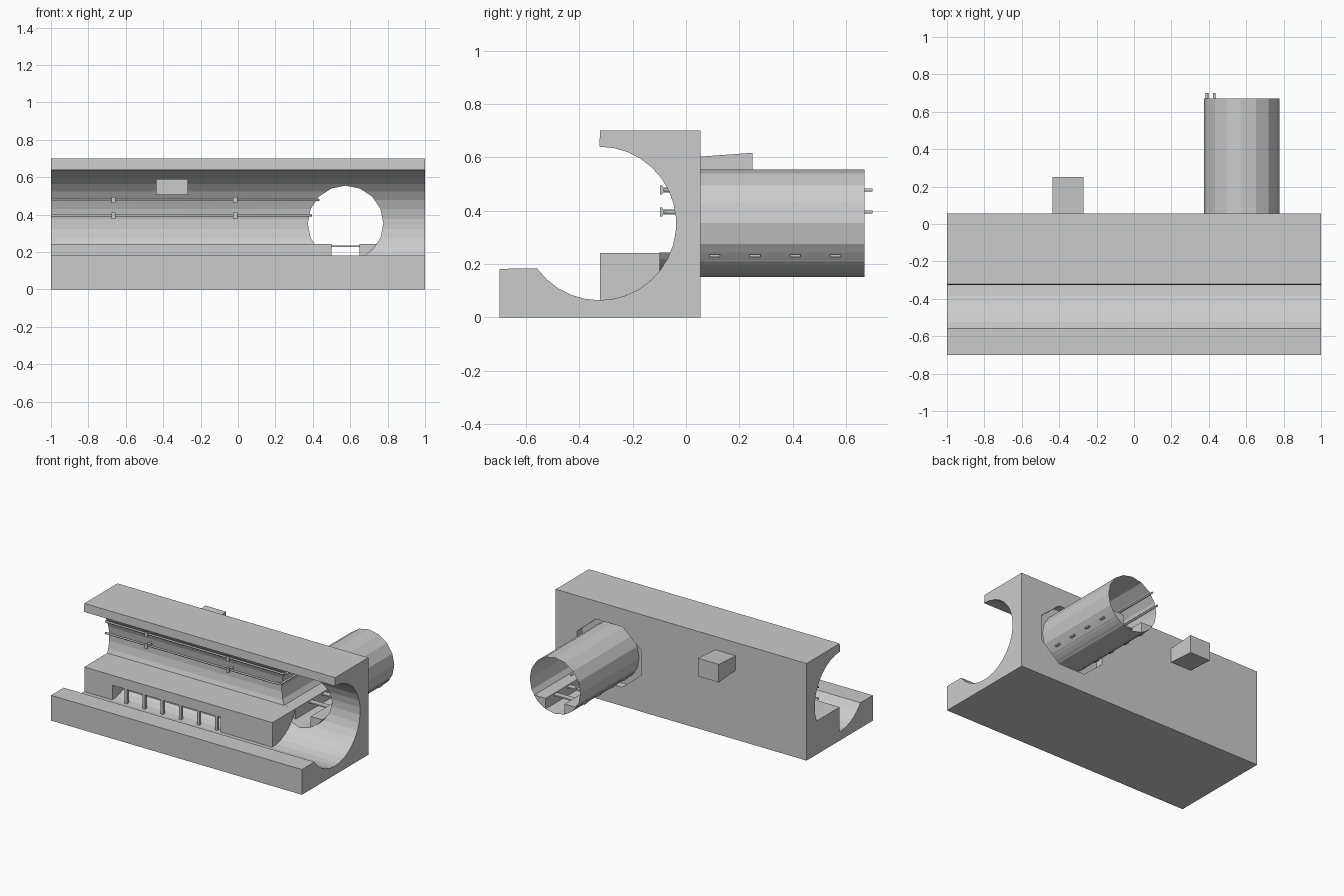
import bpy, bmesh, math

if "Cube" in bpy.data.objects:
    bpy.data.objects.remove(bpy.data.objects["Cube"])

CY, CZ, R = -0.325, 0.352, 0.288      # main bore (y, z, radius)
TX, TZ, TR = 0.575, 0.353, 0.202      # side tunnel (x, z, radius)


def arc(cx, cy, r, a0, a1, n):
    return [(cx + r * math.cos(math.radians(a0 + (a1 - a0) * i / n)),
             cy + r * math.sin(math.radians(a0 + (a1 - a0) * i / n))) for i in range(n + 1)]


def prism(name, pts, axis, a, b, caps=True, end_pts=None):
    """Extrude a 2D profile along x (profile y,z) or y (profile x,z)."""
    bm = bmesh.new()
    place = (lambda p, t: (t, p[0], p[1])) if axis == 'x' else (lambda p, t: (p[0], t, p[1]))
    lo = [bm.verts.new(place(p, a)) for p in pts]
    hi = [bm.verts.new(place(p, b)) for p in (end_pts or pts)]
    n = len(pts)
    for i in range(n):
        j = (i + 1) % n
        bm.faces.new((lo[i], lo[j], hi[j], hi[i]))
    if caps:
        bm.faces.new(lo)
        bm.faces.new(hi)
    bmesh.ops.recalc_face_normals(bm, faces=bm.faces)
    me = bpy.data.meshes.new(name)
    bm.to_mesh(me)
    bm.free()
    ob = bpy.data.objects.new(name, me)
    bpy.context.collection.objects.link(ob)
    return ob


def box(name, x0, x1, y0, y1, z0, z1):
    return prism(name, rect(x0, x1, z0, z1), 'y', y0, y1)


def rect(x0, x1, z0, z1):
    return [(x0, z0), (x1, z0), (x1, z1), (x0, z1)]


def cut(target, cutter):
    m = target.modifiers.new("cut", 'BOOLEAN')
    m.operation, m.solver, m.object = 'DIFFERENCE', 'EXACT', cutter
    bpy.context.view_layer.objects.active = target
    bpy.ops.object.modifier_apply(modifier=m.name)
    bpy.data.objects.remove(cutter)


# main tunnel block, open to the front
bore = arc(CY, CZ, R, 90, -144, 22)
block = prism("tunnel_block", [(-0.7, 0), (0.055, 0), (0.055, 0.7), (-0.322, 0.7)] + bore
              + [(-0.7, 0.182)], 'x', -1, 1)

# side tunnel opening, with a wider recess on the back face
ring = arc(TX, TZ, TR, 90, 427.5, 15)
cut(block, prism("opening_cutter", ring, 'y', -0.3, 0.2))
octo = [(TX + (x - TX) * 1.0, TZ + (z - TZ) * 0.85) for x, z in arc(TX, TZ, 0.277, 22.5, 337.5, 7)]
cut(block, prism("recess_cutter", octo, 'y', 0.0, 0.2))

# wall niche flaring towards the back
near, far = rect(-0.435, -0.27, 0.51, 0.59), rect(-0.435, -0.27, 0.487, 0.617)
cut(block, prism("niche_cutter", near, 'y', -0.16, 0.15, end_pts=rect(-0.435, -0.27, 0.498, 0.61)))
niche = prism("niche_shell", near, 'y', -0.12, 0.25, end_pts=far)
bm = bmesh.new()
bm.from_mesh(niche.data)
bmesh.ops.bisect_plane(bm, geom=bm.verts[:] + bm.edges[:] + bm.faces[:],
                       plane_co=(0, 0.05, 0), plane_no=(0, 1, 0), clear_inner=True)
bm.to_mesh(niche.data)
bm.free()

# side tunnel tube, open at both ends
prism("side_tunnel", ring, 'y', 0.0, 0.67, caps=False)

# walkway along the main bore, with a refuge recess under it
ZF = 0.242
a_f = math.degrees(math.asin((ZF - CZ) / R))
walk = prism("walkway", [(-0.322, ZF)] + arc(CY, CZ, R, -89.5, a_f, 9), 'x', -1, 0.5)
cut(walk, box("refuge_cutter", -0.776, 0.085, -0.5, -0.2, 0.0, 0.17))
for i in range(6):
    x = -0.67 + i * 0.144
    box("refuge_post", x - 0.01, x + 0.01, -0.32, -0.3, 0.065, 0.172)

# side tunnel walkways either side of the channel
t_f = math.degrees(math.asin((ZF - TZ) / TR))
for side, edge, y0 in ((-1, 0.5, -0.06), (1, 0.65, -0.1)):
    low = -math.degrees(math.acos(abs(edge - TX) / TR))
    seg = [(TX + side * x, z) for x, z in arc(0, TZ, TR - 0.001, low, t_f, 4)]
    prism("side_walkway", seg + [(edge, ZF)], 'y', y0, 0.67)

# slats across the channel
for i in range(4):
    y = 0.108 + i * 0.151
    box("channel_slat", 0.405, 0.745, y - 0.02, y + 0.02, 0.227, 0.236)

# cables with wall brackets
for z, xe, wall in ((0.478, 0.43, -0.06), (0.395, 0.39, -0.035)):
    cu = bpy.data.curves.new("cable", 'CURVE')
    cu.dimensions = '3D'
    cu.bevel_depth, cu.bevel_resolution, cu.use_fill_caps = 0.007, 1, True
    sp = cu.splines.new('POLY')
    path = [(-1, -0.08, z), (xe - 0.02, -0.08, z), (xe, -0.06, z), (xe, 0.7, z)]
    sp.points.add(len(path) - 1)
    for p, co in zip(sp.points, path):
        p.co = (*co, 1)
    bpy.context.collection.objects.link(bpy.data.objects.new("cable", cu))
    for x in (-0.665, -0.015):
        box("bracket_plate", x - 0.011, x + 0.011, -0.098, -0.088, z - 0.017, z + 0.017)
        box("bracket_arm", x - 0.009, x + 0.009, -0.09, wall, z - 0.009, z + 0.009)
